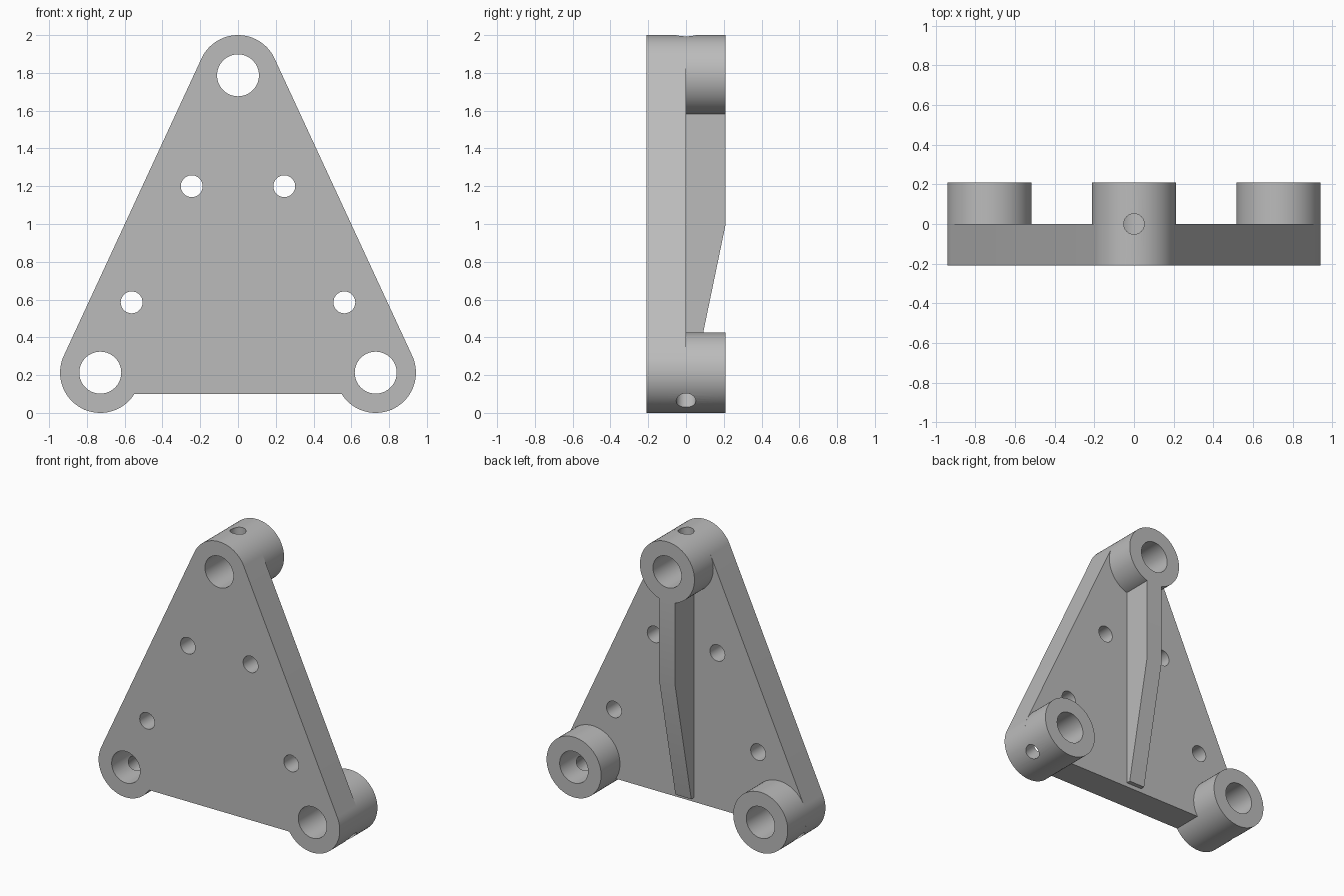
import bpy, bmesh
from math import sin, cos, pi, atan2, asin
from mathutils import Vector

if "Cube" in bpy.data.objects:
    bpy.data.objects.remove(bpy.data.objects["Cube"])

R, BORE, DEPTH = 0.213, 0.111, 0.21
TOP, SIDE_X, LOW_Z, BASE_Z = 2 - R, 0.729, R, 0.1

grey = bpy.data.materials.new("plain grey")
grey.use_nodes = True
grey.diffuse_color = (0.5, 0.5, 0.5, 1)
grey.node_tree.nodes["Principled BSDF"].inputs["Base Color"].default_value = (0.5, 0.5, 0.5, 1)


def add_object(name, bm):
    bmesh.ops.recalc_face_normals(bm, faces=bm.faces)
    mesh = bpy.data.meshes.new(name)
    bm.to_mesh(mesh)
    bm.free()
    mesh.materials.append(grey)
    ob = bpy.data.objects.new(name, mesh)
    bpy.context.collection.objects.link(ob)
    return ob


def prism(name, points, offset):
    """Extrude a closed outline along the offset."""
    bm = bmesh.new()
    face = bm.faces.new([bm.verts.new(p) for p in points])
    geom = bmesh.ops.extrude_face_region(bm, geom=[face])["geom"]
    moved = [g for g in geom if isinstance(g, bmesh.types.BMVert)]
    bmesh.ops.translate(bm, verts=moved, vec=offset)
    return add_object(name, bm)


def cylinder(name, start, end, radius, segments=64):
    start, end = Vector(start), Vector(end)
    axis = end - start
    bm = bmesh.new()
    bmesh.ops.create_cone(bm, cap_ends=True, segments=segments, radius1=radius,
                          radius2=radius, depth=axis.length)
    ob = add_object(name, bm)
    ob.data.transform(axis.to_track_quat("Z", "Y").to_matrix().to_4x4())
    ob.location = (start + end) / 2
    return ob


def arc(cx, cz, a, b, steps=40):
    return [(cx + R * cos(a + (b - a) * i / steps), -DEPTH,
             cz + R * sin(a + (b - a) * i / steps)) for i in range(steps + 1)]


# Plate outline: three rounded corners joined by tangent sides
tangent = atan2(SIDE_X, TOP - LOW_Z)
dip = asin((LOW_Z - BASE_Z) / R)
outline = (arc(0, TOP, tangent, pi - tangent)
           + arc(-SIDE_X, LOW_Z, pi - tangent, 2 * pi - dip)
           + arc(SIDE_X, LOW_Z, pi + dip, 2 * pi + tangent))
plate = prism("plate", outline, (0, DEPTH, 0))

# Corner bosses with the direction of each set screw hole
corners = {"top_boss": (0, TOP, pi / 2),
           "left_boss": (SIDE_X, LOW_Z, -pi / 4),
           "right_boss": (-SIDE_X, LOW_Z, -3 * pi / 4)}
cuts = {plate: []}
for name, (x, z, angle) in corners.items():
    boss = cylinder(name, (x, 0, z), (x, DEPTH, z), R)
    bore = cylinder(name + "_bore_cutter", (x, -1, z), (x, 1, z), BORE)
    screw = cylinder(name + "_screw_cutter", (x, 0, z),
                     (x + 0.4 * cos(angle), 0, z + 0.4 * sin(angle)), 0.052, 32)
    cuts[boss] = [bore, screw]
    cuts[plate] += [bore, screw]

# Four mounting holes
for side in (-1, 1):
    for x, z in ((0.245, 1.2), (0.563, 0.585)):
        cuts[plate].append(cylinder("mounting_hole_cutter", (side * x, -1, z),
                                    (side * x, 1, z), 0.058, 32))

# Tapered stiffening rib on the back
half = 0.062
rib_side = [(0, 0.13), (0.03, 0.13), (DEPTH, 1.0), (DEPTH, 1.59), (0, 1.59)]
rib = prism("rib", [(-half, y, z) for y, z in rib_side], (2 * half, 0, 0))
cuts[rib] = []

# Cut the holes and finish the surfaces
for ob, cutters in cuts.items():
    bpy.ops.object.select_all(action="DESELECT")
    ob.select_set(True)
    bpy.context.view_layer.objects.active = ob
    for cutter in cutters:
        mod = ob.modifiers.new("hole", "BOOLEAN")
        mod.operation = "DIFFERENCE"
        mod.solver = "EXACT"
        mod.object = cutter
        bpy.ops.object.modifier_apply(modifier=mod.name)
    bpy.ops.object.shade_smooth_by_angle(angle=pi / 6)
for cutter in {c for group in cuts.values() for c in group}:
    bpy.data.objects.remove(cutter)
